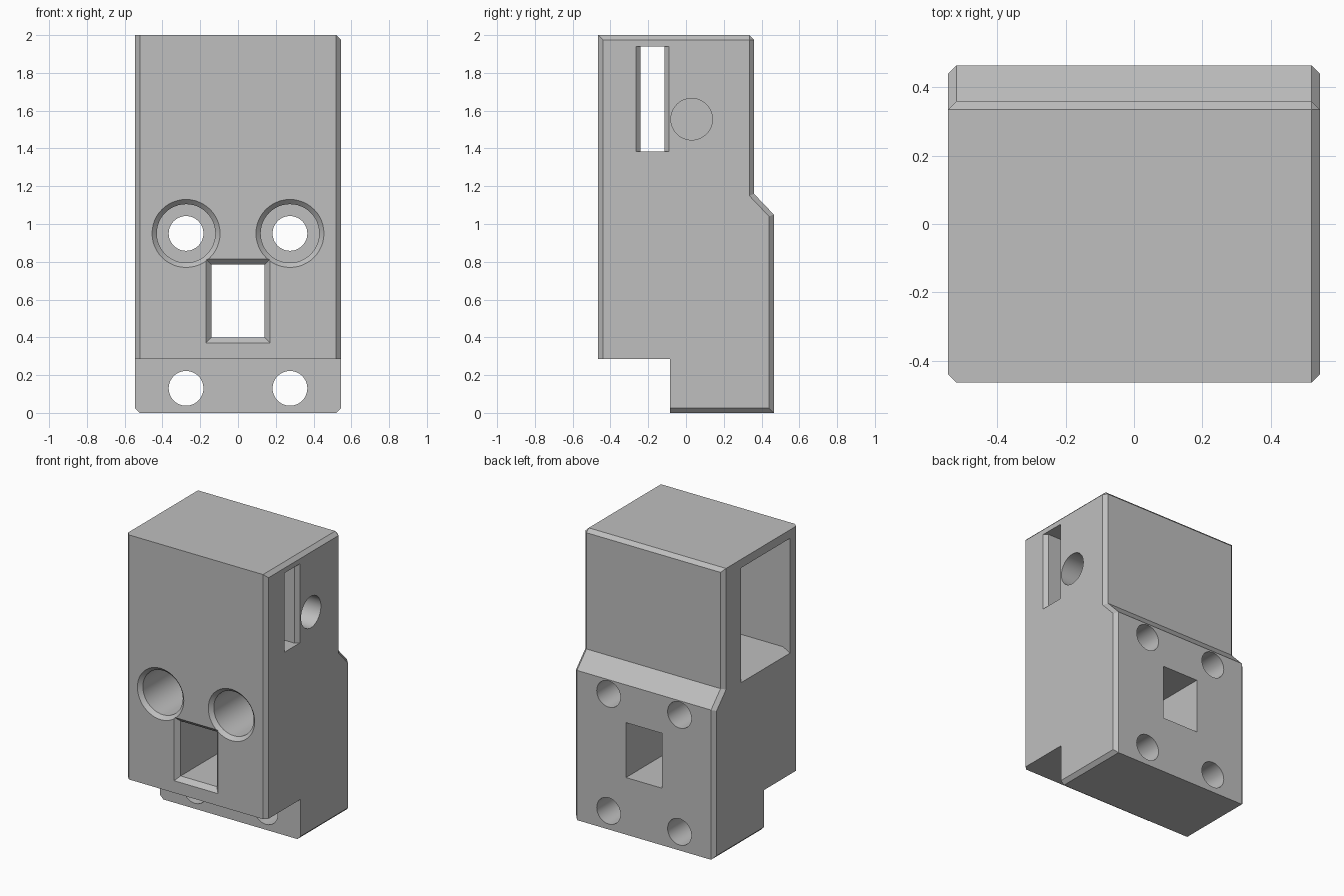
import bpy, bmesh, math

if "Cube" in bpy.data.objects:
    bpy.data.objects.remove(bpy.data.objects["Cube"], do_unlink=True)

HALF_X = 0.545
FRONT, BACK, UPPER_BACK, PLATE = -0.465, 0.465, 0.36, -0.085
TOP, NOTCH = 2.0, 0.285
BEVEL = 0.025


def rect(u0, u1, v0, v1):
    return [(u0, v0), (u1, v0), (u1, v1), (u0, v1)]


def circle(u, v, r, n=48):
    return [(u + r * math.cos(2 * math.pi * i / n),
             v + r * math.sin(2 * math.pi * i / n)) for i in range(n)]


def loft(name, axis, sections):
    """Closed solid through rings (depth, [(u, z), ...]) along x or y."""
    bm = bmesh.new()
    rings = []
    for d, ring in sections:
        rings.append([bm.verts.new((d, u, v) if axis == "x" else (u, d, v))
                      for u, v in ring])
    for a, b in zip(rings, rings[1:]):
        for i in range(len(a)):
            j = (i + 1) % len(a)
            bm.faces.new((a[i], a[j], b[j], b[i]))
    bm.faces.new(rings[0])
    bm.faces.new(rings[-1])
    bmesh.ops.recalc_face_normals(bm, faces=bm.faces)
    mesh = bpy.data.meshes.new(name)
    bm.to_mesh(mesh)
    bm.free()
    obj = bpy.data.objects.new(name, mesh)
    bpy.context.collection.objects.link(obj)
    return obj


# Body: side profile extruded across the width
profile = [(PLATE, 0), (BACK, 0), (BACK, 1.05), (UPPER_BACK, 1.16),
           (UPPER_BACK, TOP), (FRONT, TOP), (FRONT, NOTCH), (PLATE, NOTCH)]
body = loft("housing_body", "x", [(-HALF_X, profile), (HALF_X, profile)])


# Chamfer the outer side edges and the upper back edge
def is_chamfered(edge):
    a, b = (v.co for v in edge.verts)
    mid = (a + b) / 2
    at_top = mid.z > TOP - 0.01
    if abs(a.x - b.x) > 0.1:
        return at_top and mid.y > 0
    if at_top:
        return mid.x > 0
    in_notch = mid.z < NOTCH + 0.01 and mid.y < PLATE + 0.01
    return not in_notch


bm = bmesh.new()
bm.from_mesh(body.data)
bmesh.ops.bevel(bm, geom=[e for e in bm.edges if is_chamfered(e)],
                offset=BEVEL, offset_type="OFFSET", segments=1,
                profile=0.5, affect="EDGES")
bmesh.ops.recalc_face_normals(bm, faces=bm.faces)
bm.to_mesh(body.data)
bm.free()

cutters = []

# Screw holes: counterbored upper pair, plain lower pair
for x in (-0.275, 0.275):
    steps = [(FRONT - 0.01, 0.19), (FRONT + BEVEL, 0.155), (PLATE, 0.155),
             (PLATE, 0.092), (BACK + 0.05, 0.092)]
    cutters.append(loft("upper_hole_cutter", "y",
                        [(d, circle(x, 0.95, r)) for d, r in steps]))
    cutters.append(loft("lower_hole_cutter", "y",
                        [(d, circle(x, 0.13, 0.092)) for d in (-0.2, BACK + 0.05)]))


# Central window with flared front rim
def window(grow):
    return rect(-0.14 - grow, 0.14 + grow, 0.4 - grow, 0.785 + grow)


cutters.append(loft("window_cutter", "y", [
    (FRONT - 0.01, window(0.04)), (FRONT + 0.03, window(0)), (BACK + 0.05, window(0))]))

# Large pocket open on one side, with a sloped sill
cutters.append(loft("pocket_cutter", "x", [
    (d, rect(-0.375, 0.17, floor, 1.94))
    for d, floor in ((-HALF_X - 0.01, 1.13), (-0.49, 1.165), (0.2, 1.165))]))

# Narrow slot into the pocket from the other side, flared lengthwise
cutters.append(loft("slot_cutter", "x", [
    (d, rect(-0.24 - g, -0.115 + g, 1.385, 1.94))
    for d, g in ((HALF_X + 0.01, 0.035), (HALF_X - BEVEL, 0), (0.1, 0))]))

# Blind round socket beside the slot
cutters.append(loft("socket_cutter", "x", [
    (d, circle(0.03, 1.555, 0.11)) for d in (0.3, HALF_X + 0.05)]))

# Carve the body, then drop the cutters
bpy.ops.object.select_all(action="DESELECT")
body.select_set(True)
bpy.context.view_layer.objects.active = body
for cutter in cutters:
    cutter.hide_render = True
    mod = body.modifiers.new("cut", "BOOLEAN")
    mod.operation = "DIFFERENCE"
    mod.solver = "EXACT"
    mod.object = cutter
    bpy.ops.object.modifier_apply(modifier=mod.name)
    bpy.data.objects.remove(cutter, do_unlink=True)

# Single grey finish
grey = bpy.data.materials.new("plain_grey")
grey.use_nodes = True
colour = (0.52, 0.52, 0.52, 1)
grey.diffuse_color = colour
grey.node_tree.nodes["Principled BSDF"].inputs["Base Color"].default_value = colour
body.data.materials.clear()
body.data.materials.append(grey)
bpy.ops.object.shade_smooth_by_angle(angle=math.radians(25))
